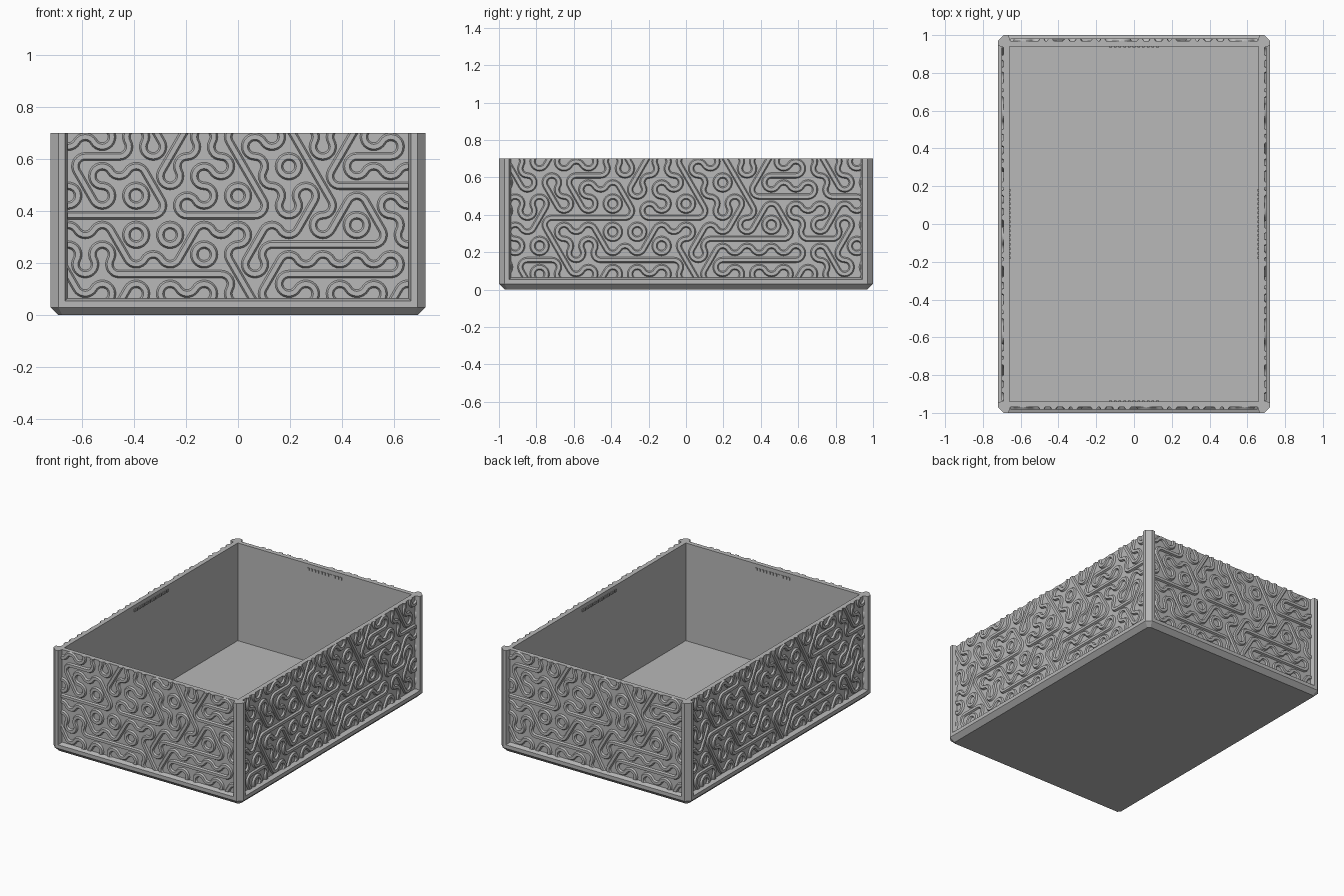
import bpy, bmesh
from math import sin, cos, radians, pi, sqrt
from mathutils import Vector, Matrix

if "Cube" in bpy.data.objects:
    bpy.data.objects.remove(bpy.data.objects["Cube"])

HX, HY, H = 0.72, 1.0, 0.70        # half width, half length, height
CH, WALL, REC = 0.03, 0.06, 0.03   # chamfer, wall thickness, panel recess
POST, RAIL = 0.065, 0.065          # frame widths around the panels
ROW = 0.113                        # spacing of the hexagon rows
SIDE = ROW / 1.5                   # hexagon side
APO = SIDE * sqrt(3) / 2           # hexagon centre to edge

grey = bpy.data.materials.new("plain grey")
grey.use_nodes = True
grey.diffuse_color = (0.48, 0.48, 0.48, 1)
grey.node_tree.nodes["Principled BSDF"].inputs["Base Color"].default_value = grey.diffuse_color


def make(name, bm):
    bmesh.ops.recalc_face_normals(bm, faces=bm.faces)
    mesh = bpy.data.meshes.new(name)
    bm.to_mesh(mesh)
    bm.free()
    mesh.materials.append(grey)
    ob = bpy.data.objects.new(name, mesh)
    bpy.context.collection.objects.link(ob)
    return ob


def loft(bm, rings):
    """Closed solid through rings of equal point count."""
    rows = [[bm.verts.new(p) for p in ring] for ring in rings]
    for a, b in zip(rows, rows[1:]):
        for i in range(len(a)):
            j = (i + 1) % len(a)
            bm.faces.new((a[i], a[j], b[j], b[i]))
    bm.faces.new(rows[0][::-1])
    bm.faces.new(rows[-1])


def octagon(x, y, c, z):
    return [(x - c, -y, z), (x, c - y, z), (x, y - c, z), (x - c, y, z),
            (c - x, y, z), (-x, y - c, z), (-x, c - y, z), (c - x, -y, z)]


def rectangle(x, y, z):
    return [(x, -y, z), (x, y, z), (-x, y, z), (-x, -y, z)]


def cut(target, cutter):
    mod = target.modifiers.new("cut", "BOOLEAN")
    mod.operation = "DIFFERENCE"
    mod.solver = "EXACT"
    mod.object = cutter
    bpy.context.view_layer.objects.active = target
    bpy.ops.object.modifier_apply(modifier=mod.name)
    bpy.data.objects.remove(cutter)


# Wall frames: name, quarter turns, distance to the face, half length
WALLS = [("front", 0, HY, HX), ("right", 1, HX, HY),
         ("back", 2, HY, HX), ("left", 3, HX, HY)]

# Box body with chamfered corners and base
bm = bmesh.new()
loft(bm, [octagon(HX - CH, HY - CH, CH / 2, 0), octagon(HX, HY, CH, CH),
          octagon(HX, HY, CH, H)])
box = make("box_body", bm)

# Hollow inside
bm = bmesh.new()
loft(bm, [rectangle(HX - WALL, HY - WALL, CH), rectangle(HX - WALL, HY - WALL, H + 0.1)])
cut(box, make("cavity_cutter", bm))

# Sunken panels with sloped edges
for name, turn, dist, half in WALLS:
    bm = bmesh.new()
    rings = []
    for out, grow in ((-REC, 0), (REC, 0.02)):
        w, low, y = half - POST + grow, RAIL - grow, -dist - out
        rings.append([(-w, y, low), (w, y, low), (w, y, H + 0.1), (-w, y, H + 0.1)])
    loft(bm, rings)
    bm.transform(Matrix.Rotation(turn * pi / 2, 4, "Z"))
    cut(box, make("panel_cutter", bm))

# Hexagon tiles, bottom row first. A, B: three arcs;
# the others: one straight track with an arc on each side
ARCS = {"A": (90, 210, 330), "B": (30, 150, 270),
        "-": (90, 270), "/": (150, 330), "b": (30, 210)}
LINE = {"-": 0, "/": 60, "b": 120}
TILES = ["AbBA/BABbABA/BAB",
         "A-bB---b/---BbA",
         "bAbAbB/A/---B-/A",
         "B/---B--B//bA/A",
         "/AbbAbBAbAb--B-A",
         "bAA-B/BbAb/-BbA",
         "bA/BAb/ABbA/BbA/"]
PROFILE = [(-0.017, -0.003), (-0.009, 0.011), (0.009, 0.011), (0.017, -0.003)]


def polar(angle, r):
    return Vector((r * cos(radians(angle)), r * sin(radians(angle))))


def tile_paths(kind):
    """Yield each track of a tile as (point, sideways direction) pairs."""
    for corner in ARCS[kind]:
        angles = [corner + 120 + 15 * i for i in range(9)]
        yield [(polar(corner, SIDE) + polar(a, SIDE / 2), polar(a, 1)) for a in angles]
    if kind in LINE:
        t = LINE[kind]
        yield [(polar(t, r), polar(t + 90, 1)) for r in (-APO, APO)]


def sweep(bm, path, centre, depth):
    prev = None
    for p, side in path:
        row = []
        for off, up in PROFILE:
            q = centre + p + side * off
            row.append(bm.verts.new((q.x, -depth - up, q.y)))
        if prev:
            for i in range(4):
                j = (i + 1) % 4
                bm.faces.new((prev[i], prev[j], row[j], row[i]))
        prev = row


# Winding raised tracks on every panel
for name, turn, dist, half in WALLS:
    bm = bmesh.new()
    edge = half - POST
    for r, row in enumerate(TILES):
        for c, kind in enumerate(row):
            x = (c - (len(row) - 1) / 2) * 2 * APO
            if abs(x) > edge + 2 * APO:
                continue
            centre = Vector((x, 0.045 + r * ROW))
            for path in tile_paths(kind):
                sweep(bm, path, centre, dist - REC)
    bmesh.ops.remove_doubles(bm, verts=bm.verts, dist=0.0005)
    # Trim to the panel and close the cut ends
    for co, no in (((edge, 0, 0), (1, 0, 0)), ((-edge, 0, 0), (-1, 0, 0)),
                   ((0, 0, H), (0, 0, 1)), ((0, 0, RAIL), (0, 0, -1))):
        bmesh.ops.bisect_plane(bm, geom=bm.verts[:] + bm.edges[:] + bm.faces[:],
                               plane_co=co, plane_no=no, clear_outer=True)
    bmesh.ops.holes_fill(bm, edges=[e for e in bm.edges if e.is_boundary], sides=0)
    bm.transform(Matrix.Rotation(turn * pi / 2, 4, "Z"))
    ob = make(name + "_tracks", bm)
    bpy.ops.object.select_all(action="DESELECT")
    ob.select_set(True)
    bpy.context.view_layer.objects.active = ob
    bpy.ops.object.shade_smooth_by_angle(angle=radians(30))

# Small grip ribs inside, near the rim
for name, turn, dist, half in WALLS:
    bm = bmesh.new()
    reach = 0.19 * half / HY
    count = round(reach / 0.012)
    for i in range(count):
        x = -reach + (i + 0.5) * 2 * reach / count
        place = Matrix.Translation((x, -dist + WALL, H - 0.035))
        bmesh.ops.create_cube(bm, size=1, matrix=place @ Matrix.Diagonal((0.014, 0.01, 0.018, 1)))
    bm.transform(Matrix.Rotation(turn * pi / 2, 4, "Z"))
    make(name + "_grip_ribs", bm)
